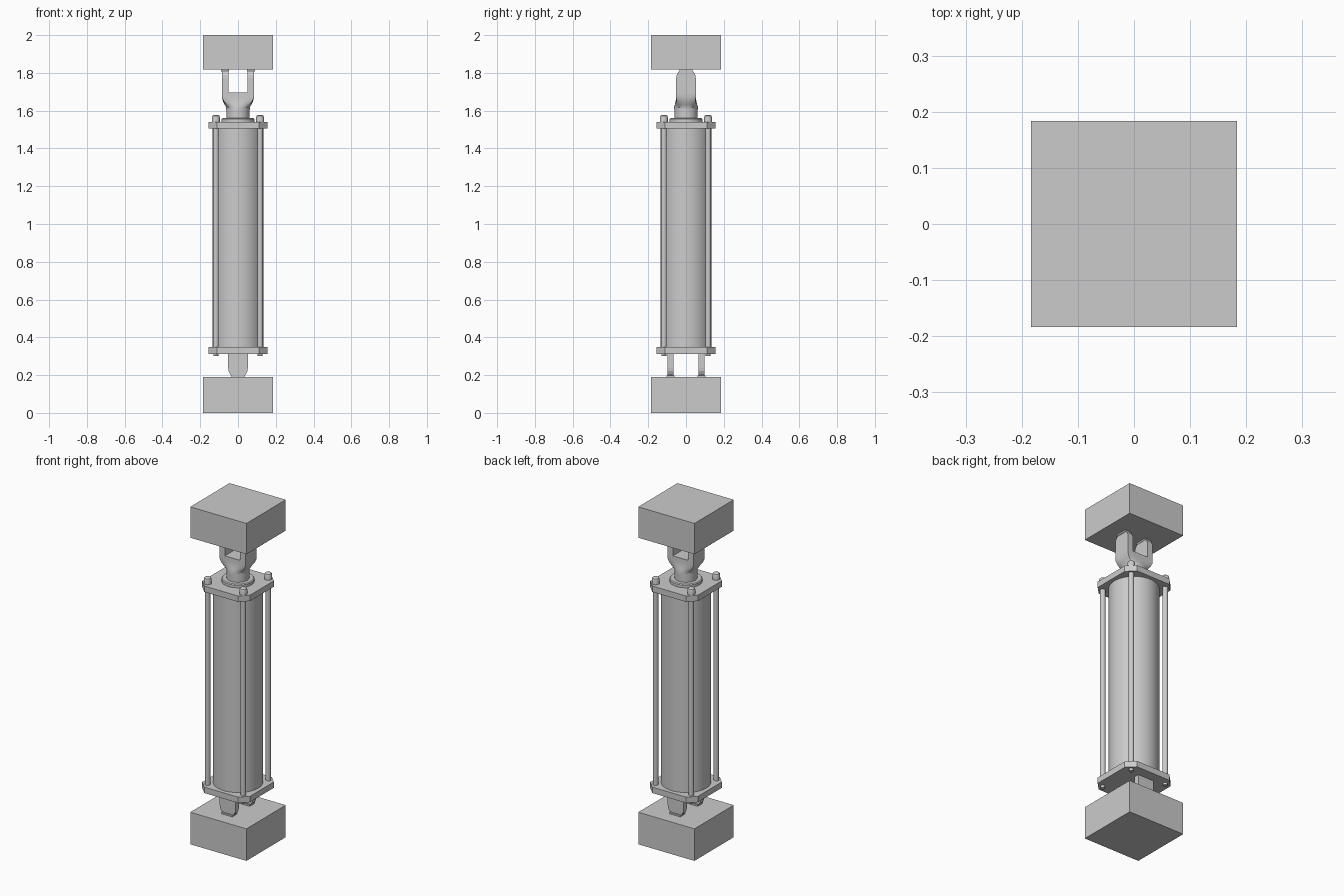
import bpy, bmesh
from math import cos, sin, pi, atan2

if "Cube" in bpy.data.objects:
    bpy.data.objects.remove(bpy.data.objects["Cube"])


def make(name, bm, smooth=False):
    bmesh.ops.recalc_face_normals(bm, faces=bm.faces)
    me = bpy.data.meshes.new(name)
    bm.to_mesh(me)
    bm.free()
    ob = bpy.data.objects.new(name, me)
    bpy.context.collection.objects.link(ob)
    if smooth:
        bpy.ops.object.select_all(action='DESELECT')
        bpy.context.view_layer.objects.active = ob
        ob.select_set(True)
        bpy.ops.object.shade_smooth_by_angle(angle=0.6)
    return ob


def loft(name, rings, smooth=False):
    """Skin a stack of equal-length point loops and cap both ends."""
    bm = bmesh.new()
    loops = [[bm.verts.new(p) for p in ring] for ring in rings]
    n = len(loops[0])
    for a, b in zip(loops, loops[1:]):
        for i in range(n):
            bm.faces.new((a[i], a[(i + 1) % n], b[(i + 1) % n], b[i]))
    bm.faces.new(loops[0])
    bm.faces.new(loops[-1])
    return make(name, bm, smooth)


def turned(name, profile, x=0, y=0, n=32):
    """Round part from (radius, z) pairs."""
    return loft(name, [[(x + r * cos(2 * pi * i / n), y + r * sin(2 * pi * i / n), z)
                        for i in range(n)] for r, z in profile], True)


def box(name, x0, x1, y0, y1, z0, z1):
    base = [(x0, y0), (x1, y0), (x1, y1), (x0, y1)]
    return loft(name, [[(x, y, z) for x, y in base] for z in (z0, z1)])


def plate(name, z0, z1, h=0.157, c=0.046):
    k = h - c
    pts = [(h, -k), (h, k), (k, h), (-k, h), (-h, k), (-h, -k), (-k, -h), (k, -h)]
    return loft(name, [[(x, y, z) for x, y in pts] for z in (z0, z1)])


# Rounded tab outline: half width against distance from the tip
TIP = [(0.03, 0.0), (0.042, 0.012), (0.05, 0.028), (0.052, 0.045)]

# Mounting blocks
box("lower_block", -0.184, 0.184, -0.184, 0.184, 0, 0.19)
box("upper_block", -0.184, 0.184, -0.184, 0.184, 1.817, 2)

# Cylinder barrel and end plates
turned("barrel", [(0.134, 0.345), (0.134, 1.51)], n=64)
plate("lower_end_plate", 0.313, 0.348)
plate("upper_end_plate", 1.505, 1.54)

# Gland ring and piston rod
turned("gland_ring", [(0.088, 1.535), (0.088, 1.555), (0.083, 1.56)], n=48)
turned("piston_rod", [(0.061, 1.55), (0.061, 1.62)], n=48)

# Tie rods with cap bolts above and rod ends below
for sx in (-1, 1):
    for sy in (-1, 1):
        x, y = sx * 0.117, sy * 0.117
        turned("tie_rod", [(0.015, 0.34), (0.015, 1.51)], x, y, 20)
        turned("bolt_head", [(0.021, 1.535), (0.021, 1.565), (0.018, 1.573), (0.012, 1.577)],
               x, y, 20)
        turned("rod_end", [(0.011, 0.30), (0.013, 0.303), (0.013, 0.316)], x, y, 20)

# Clevis neck: round at the rod, blending to the rectangular fork
N = 48
circle = [(0.063 * cos(2 * pi * i / N), 0.063 * sin(2 * pi * i / N)) for i in range(N)]
corner = atan2(0.052, 0.085)
rect = []
for i in range(N):
    # quarter-by-quarter mapping puts a vertex on every rectangle corner
    q, t = divmod(i, N // 4)
    t /= N // 4
    t = t if q % 2 == 0 else 1 - t
    px, py = (0.085, 0.052 * t * 2) if t <= 0.5 else (0.085 * (2 - 2 * t), 0.052)
    rect.append((px * (1 if q in (0, 3) else -1), py * (1 if q < 2 else -1)))
rings = []
for f, z in [(0, 1.605), (0, 1.618), (0.35, 1.632), (0.75, 1.65), (1, 1.672), (1, 1.695)]:
    rings.append([(a[0] * (1 - f) + b[0] * f, a[1] * (1 - f) + b[1] * f, z)
                  for a, b in zip(circle, rect)])
loft("clevis_neck", rings, True)

# Upper clevis arms and lower mounting lugs, each with a small foot pad
for s in (-1, 1):
    side = [(w, 1.815 - d) for w, d in TIP] + [(0.052, 1.69)]
    out = side + [(-w, z) for w, z in reversed(side)]
    loft("clevis_arm", [[(s * x, y, z) for y, z in out] for x in (0.05, 0.085)])
    box("clevis_pad", *sorted((s * 0.048, s * 0.089)), -0.035, 0.035, 1.808, 1.819)

    side = [(w, 0.193 + d) for w, d in TIP] + [(0.052, 0.316)]
    out = side + [(-w, z) for w, z in reversed(side)]
    loft("lower_lug", [[(x, s * y, z) for x, z in out] for y in (0.066, 0.097)])
    box("lug_pad", -0.035, 0.035, *sorted((s * 0.06, s * 0.104)), 0.188, 0.199)
